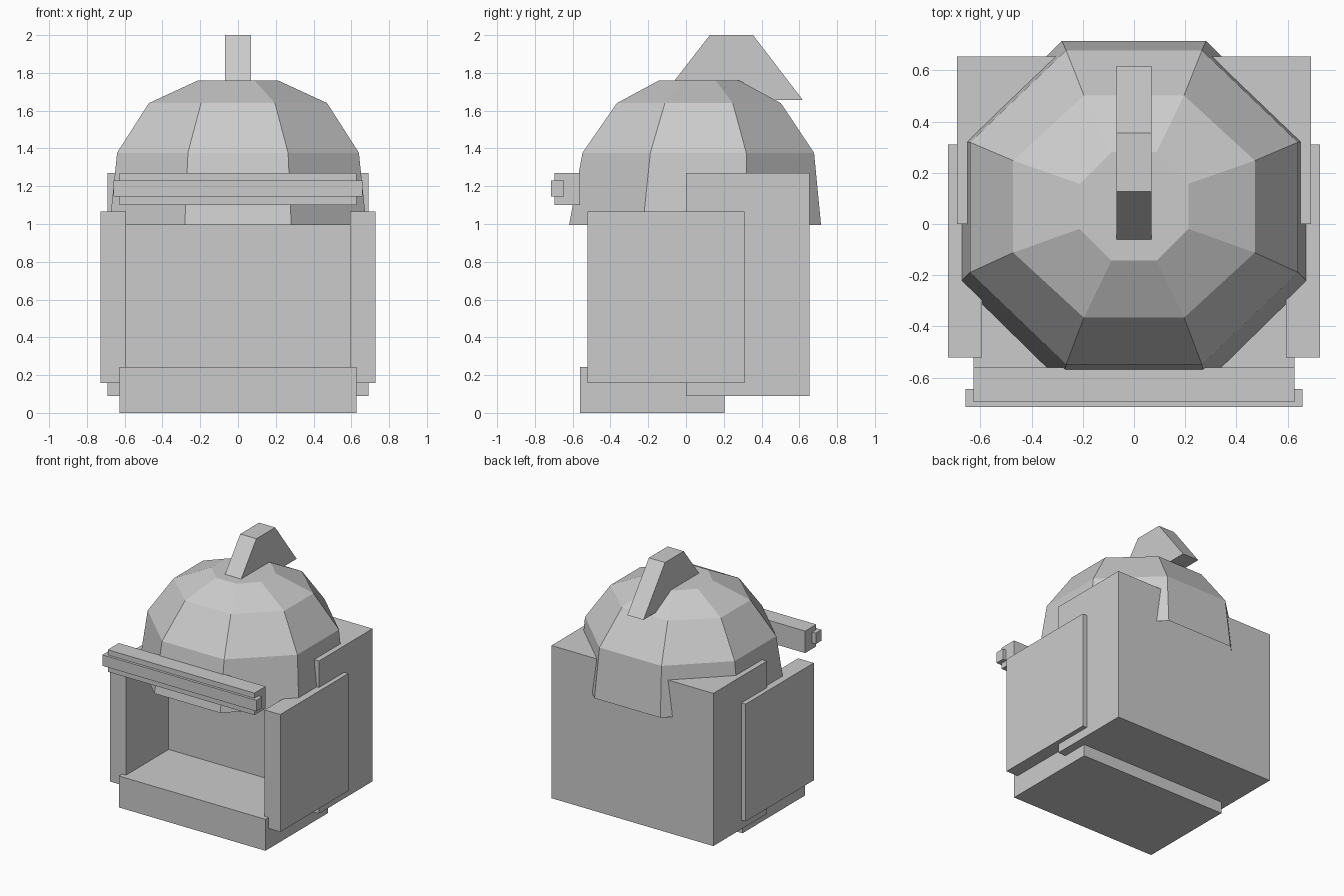
import bpy, bmesh, math

if "Cube" in bpy.data.objects:
    bpy.data.objects.remove(bpy.data.objects["Cube"])

grey = bpy.data.materials.new("plain grey")
grey.diffuse_color = (0.6, 0.6, 0.6, 1)
grey.use_nodes = True
grey.node_tree.nodes["Principled BSDF"].inputs["Base Color"].default_value = grey.diffuse_color


def finish(name, bm):
    mesh = bpy.data.meshes.new(name)
    bm.to_mesh(mesh)
    bm.free()
    mesh.materials.append(grey)
    obj = bpy.data.objects.new(name, mesh)
    bpy.context.collection.objects.link(obj)
    return obj


def box(name, x0, x1, y0, y1, z0, z1):
    bm = bmesh.new()
    bmesh.ops.create_cube(bm, size=1)
    for v in bm.verts:
        v.co = ((x0 + x1) / 2 + v.co.x * (x1 - x0),
                (y0 + y1) / 2 + v.co.y * (y1 - y0),
                (z0 + z1) / 2 + v.co.z * (z1 - z0))
    return finish(name, bm)


# Rear body block, chin tray and side panels
box("rear_block", -0.692, 0.692, 0.0, 0.655, 0.09, 1.27)
box("chin_tray", -0.627, 0.627, -0.56, 0.205, 0.0, 0.243)
for side, name in ((-1, "left_panel"), (1, "right_panel")):
    xs = sorted((side * 0.593, side * 0.727))
    box(name, xs[0], xs[1], -0.522, 0.31, 0.158, 1.065)

# Brow bar with a narrow rail on its front
box("brow_bar", -0.627, 0.627, -0.695, -0.56, 1.10, 1.27)
box("brow_rail", -0.658, 0.658, -0.715, -0.645, 1.145, 1.23)

# Eight-sided dome: flat cap, open underneath
# each ring: height, half width, half depth, centre y
rings = [(0.995, 0.68, 0.667, 0.048), (1.377, 0.64, 0.613, 0.065),
         (1.64, 0.472, 0.434, 0.068), (1.76, 0.212, 0.212, 0.069)]
bm = bmesh.new()
k = 1 / math.cos(math.pi / 8)
loops = []
for z, hx, hy, cy in rings:
    angles = [math.pi / 8 + i * math.pi / 4 for i in range(8)]
    loops.append([bm.verts.new((hx * k * math.cos(a), cy + hy * k * math.sin(a), z))
                  for a in angles])
for low, high in zip(loops, loops[1:]):
    for i in range(8):
        j = (i + 1) % 8
        bm.faces.new((low[i], low[j], high[j], high[i]))
bm.faces.new(loops[-1])
finish("dome", bm)

# Crest: trapezoid profile extruded across the middle
bm = bmesh.new()
profile = [(-0.14, 1.657), (0.618, 1.657), (0.355, 2.0), (0.126, 2.0)]
face = bm.faces.new([bm.verts.new((-0.069, y, z)) for y, z in profile])
out = bmesh.ops.extrude_face_region(bm, geom=[face])
for v in out["geom"]:
    if isinstance(v, bmesh.types.BMVert):
        v.co.x = 0.069
bmesh.ops.recalc_face_normals(bm, faces=bm.faces)
finish("crest", bm)
